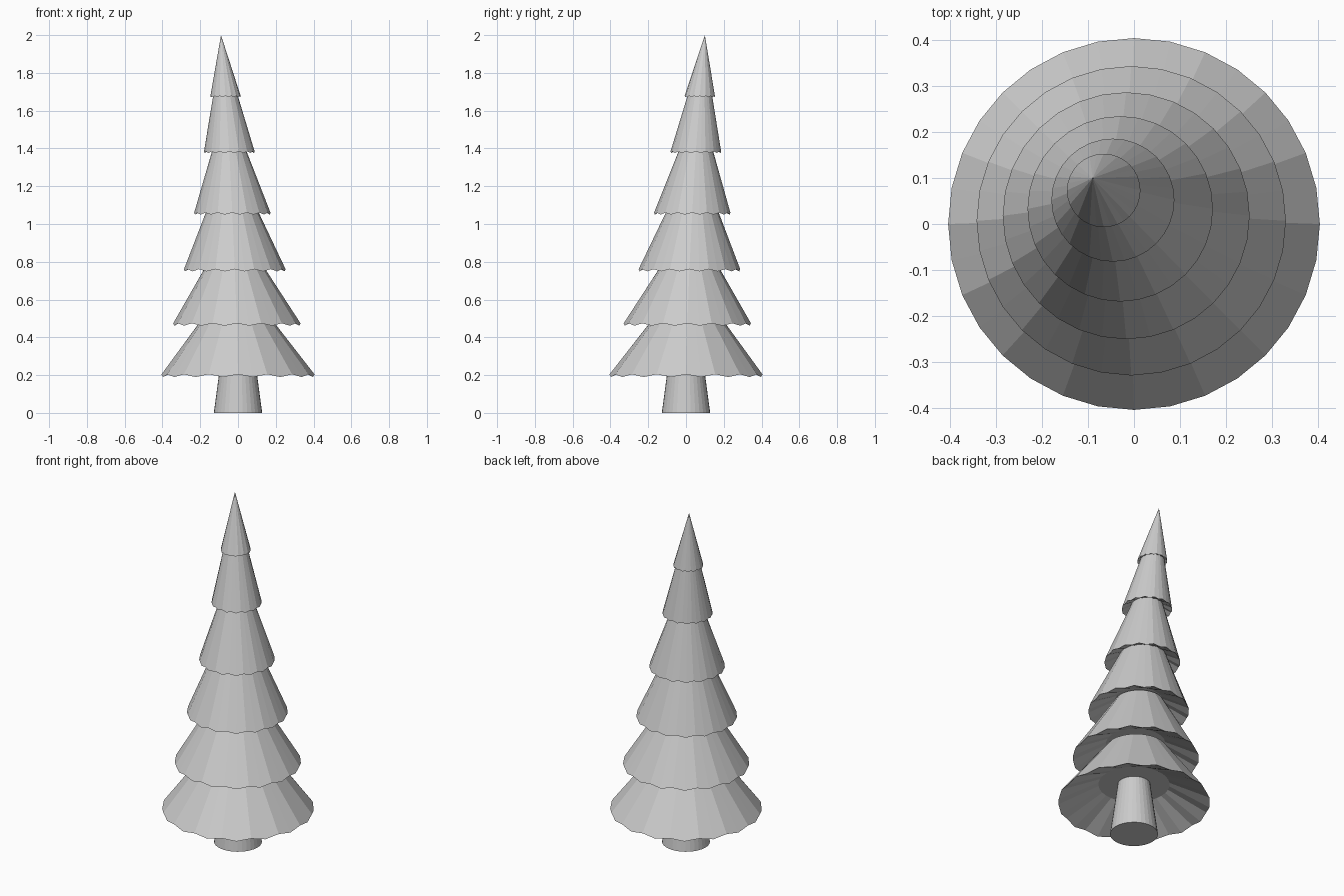
import bpy, bmesh
from math import sin, cos, pi

cube = bpy.data.objects.get("Cube")
if cube:
    bpy.data.objects.remove(cube, do_unlink=True)

SIDES = 32

grey = bpy.data.materials.new("plain grey")
grey.use_nodes = True
colour = (0.6, 0.6, 0.6, 1)
grey.diffuse_color = colour
grey.node_tree.nodes["Principled BSDF"].inputs["Base Color"].default_value = colour


def loft(name, rings):
    """Skin rings of (x, y, z, radius, wave); zero radius makes a point, ends are capped."""
    bm = bmesh.new()
    loops = []
    for x, y, z, r, wave in rings:
        if r == 0:
            loops.append([bm.verts.new((x, y, z))] * SIDES)
            continue
        loops.append([bm.verts.new((x + r * cos(2 * pi * i / SIDES),
                                    y + r * sin(2 * pi * i / SIDES),
                                    z + (wave if i % 2 == 0 else -wave)))
                      for i in range(SIDES)])
    for low, high in zip(loops, loops[1:]):
        for i in range(SIDES):
            j = (i + 1) % SIDES
            corners = [low[i], low[j], high[j], high[i]]
            bm.faces.new(list(dict.fromkeys(corners)))
    for ring, loop in ((rings[0], loops[0]), (rings[-1], loops[-1])):
        if ring[3] > 0:
            bm.faces.new(loop)
    bmesh.ops.recalc_face_normals(bm, faces=bm.faces)
    mesh = bpy.data.meshes.new(name)
    bm.to_mesh(mesh)
    bm.free()
    mesh.materials.append(grey)
    obj = bpy.data.objects.new(name, mesh)
    bpy.context.collection.objects.link(obj)


# Tapered trunk, running up into the lowest tier
loft("trunk", [(0, 0, 0, 0.128, 0), (0, 0, 0.32, 0.085, 0)])

# Leaning branch tiers: rim centre x, y, z, rim radius, radius at the next rim
tiers = [
    (0, 0, 0.197, 0.405, 0.205),
    (-0.006, 0.007, 0.468, 0.337, 0.165),
    (-0.017, 0.018, 0.755, 0.269, 0.142),
    (-0.03, 0.033, 1.055, 0.202, 0.093),
    (-0.046, 0.052, 1.38, 0.134, 0.066),
    (-0.066, 0.073, 1.675, 0.08, 0),
]
tip = (-0.09, 0.1, 2.0)

for n, (x, y, z, r, r_next) in enumerate(tiers):
    wave = 0.007 * (r / 0.4) ** 0.5
    # Hollow underside, scalloped rim
    rings = [(x, y, z + 0.27 * r, 0.47 * r, 0), (x, y, z, r, wave)]
    if n + 1 < len(tiers):
        nx, ny, nz = tiers[n + 1][:3]
        # Carry the slope a little way up inside the tier above
        k = 1 + 0.2 * min(1, r_next / 0.15)
        rings.append((x + (nx - x) * k, y + (ny - y) * k, z + (nz - z) * k,
                      r + (r_next - r) * k, 0))
    else:
        rings.append((*tip, 0, 0))
    loft(f"branch_tier_{n + 1}", rings)
